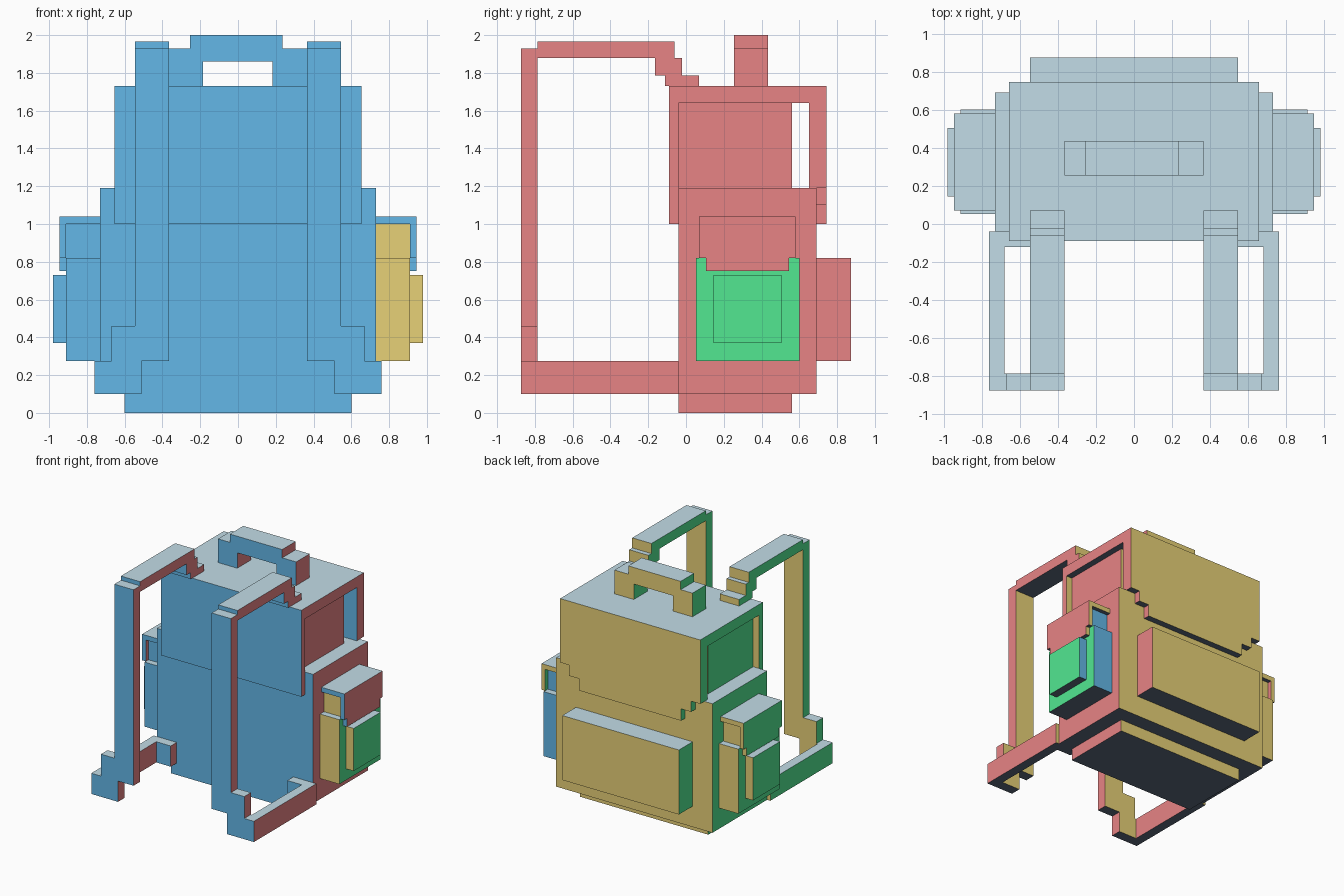
import bpy
import bmesh

cube = bpy.data.objects.get("Cube")
if cube:
    bpy.data.objects.remove(cube, do_unlink=True)


# Materials: one colour per facing direction
def linear(c):
    c /= 255
    return c / 12.92 if c <= 0.04045 else ((c + 0.055) / 1.055) ** 2.4


def material(name, rgb):
    m = bpy.data.materials.new(name)
    m.use_nodes = True
    colour = [linear(c) for c in rgb] + [1.0]
    m.diffuse_color = colour
    bsdf = m.node_tree.nodes["Principled BSDF"]
    bsdf.inputs["Base Color"].default_value = colour
    bsdf.inputs["Roughness"].default_value = 0.9
    return m


MATS = [
    material("coral red", (246, 140, 142)),     # +x
    material("leaf green", (86, 241, 152)),     # -x
    material("warm yellow", (248, 224, 128)),   # +y
    material("sky blue", (108, 198, 249)),      # -y
    material("pale ice", (202, 229, 240)),      # +z
    material("slate grey", (92, 105, 123)),     # -z
]


def facing(normal, turned):
    """Material slot for a face normal; turned parts are spun half round z."""
    axis = max(range(3), key=lambda i: abs(normal[i]))
    negative = normal[axis] < 0
    if turned and axis < 2:
        negative = not negative
    return axis * 2 + int(negative)


def part(name, boxes, mirror=False, turned=False):
    """One object from boxes given as (x0, x1, y0, y1, z0, z1)."""
    bm = bmesh.new()
    for x0, x1, y0, y1, z0, z1 in boxes:
        if mirror:
            x0, x1 = -x1, -x0
        verts = bmesh.ops.create_cube(bm, size=1)["verts"]
        for v in verts:
            v.co = (x1 if v.co.x > 0 else x0,
                    y1 if v.co.y > 0 else y0,
                    z1 if v.co.z > 0 else z0)
    bm.normal_update()
    for f in bm.faces:
        f.material_index = facing(f.normal, turned)
    mesh = bpy.data.meshes.new(name)
    bm.to_mesh(mesh)
    bm.free()
    for m in MATS:
        mesh.materials.append(m)
    ob = bpy.data.objects.new(name, mesh)
    bpy.context.collection.objects.link(ob)
    return ob


# Bag: tall inner box, wider lower shell, pocket on the back
part("inner_bag", [(-0.60, 0.60, -0.04, 0.56, 0.0, 1.64)])
part("lower_shell", [(-0.73, 0.73, -0.04, 0.69, 0.10, 1.19)])
part("back_pocket", [(-0.545, 0.545, 0.69, 0.873, 0.275, 0.82)])

# Folded cover: front, top and a back panel with stepped lower corners
part("top_cover", [
    (-0.655, 0.655, -0.09, -0.04, 1.0, 1.73),
    (-0.655, 0.655, -0.04, 0.65, 1.64, 1.73),
    (-0.655, 0.655, 0.65, 0.745, 1.19, 1.73),
    (-0.57, 0.57, 0.69, 0.745, 1.10, 1.19),
    (-0.475, 0.475, 0.69, 0.745, 1.0, 1.10),
])

# Carry handle
part("carry_handle", [
    (-0.365, -0.185, 0.255, 0.435, 1.73, 1.93),
    (0.183, 0.365, 0.255, 0.435, 1.73, 1.93),
    (-0.255, 0.235, 0.255, 0.435, 1.86, 2.0),
])

STRAP = [
    (0.365, 0.545, -0.11, 0.07, 1.73, 1.785),       # steps onto the cover
    (0.365, 0.545, -0.165, -0.02, 1.785, 1.88),
    (0.365, 0.545, -0.785, -0.06, 1.88, 1.965),     # over the shoulder
    (0.365, 0.545, -0.873, -0.785, 0.46, 1.93),     # hanging length
    (0.365, 0.67, -0.873, -0.785, 0.275, 0.46),     # lower steps
    (0.51, 0.76, -0.873, -0.785, 0.10, 0.275),
    (0.68, 0.76, -0.785, -0.12, 0.10, 0.275),       # return to the bag
    (0.545, 0.76, -0.12, -0.04, 0.10, 0.275),
]
POCKET = [
    (0.73, 0.91, 0.053, 0.60, 0.275, 0.82),
    (0.73, 0.91, 0.105, 0.545, 0.82, 1.0),
    (0.91, 0.98, 0.145, 0.505, 0.37, 0.73),         # outer patch
]
FLAP = [
    (0.73, 0.945, 0.07, 0.58, 1.0, 1.04),
    (0.91, 0.945, 0.07, 0.58, 0.82, 1.0),
    (0.91, 0.945, 0.105, 0.545, 0.75, 0.82),
]

# Straps and side pockets on both sides; the left pocket is spun half round
for side, mirror in (("left", False), ("right", True)):
    part(side + "_strap", STRAP, mirror)
    part(side + "_side_pocket", POCKET, mirror, turned=not mirror)
    part(side + "_pocket_flap", FLAP, mirror)
